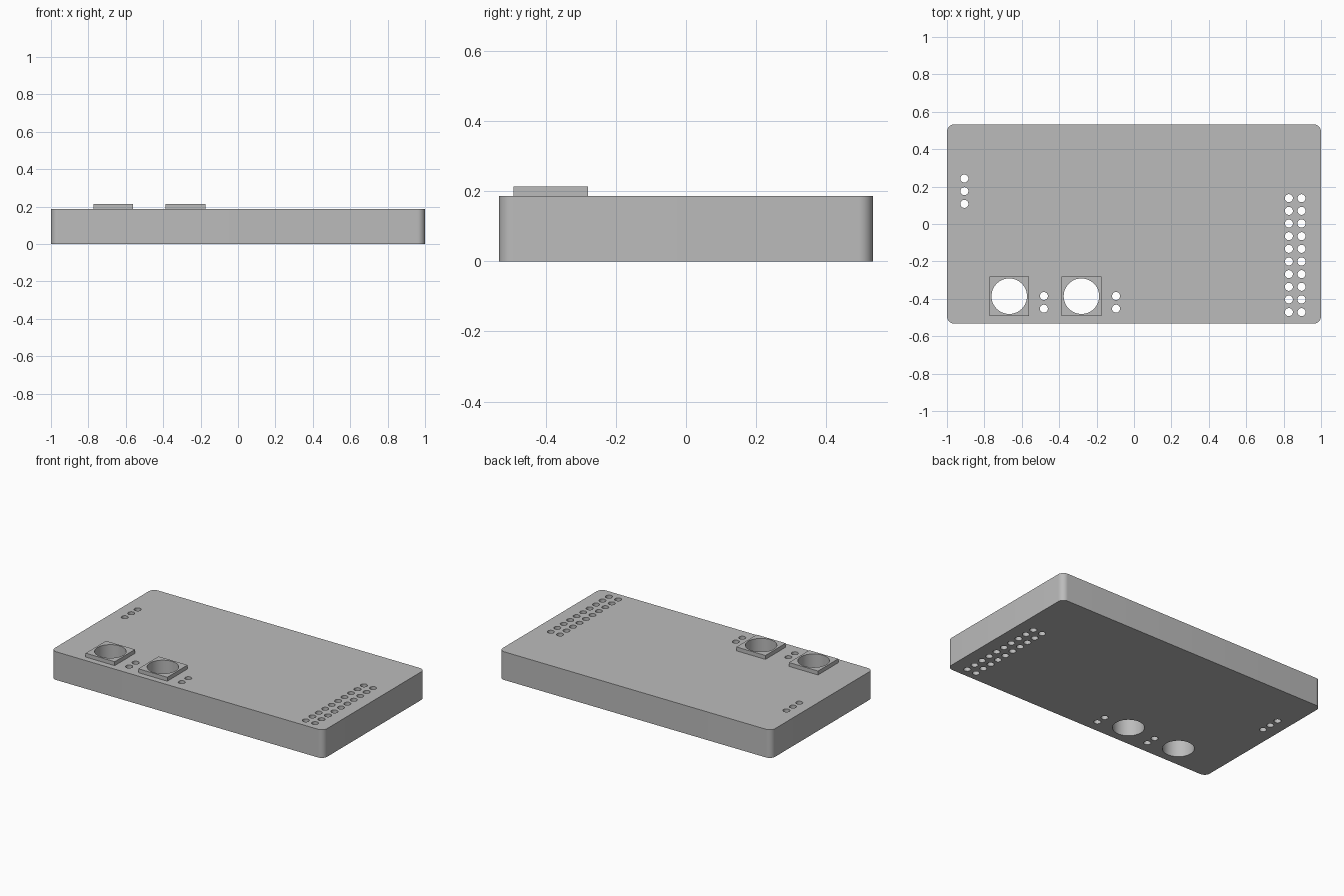
import bpy
import bmesh
from math import radians
from mathutils import Matrix

if "Cube" in bpy.data.objects:
    bpy.data.objects.remove(bpy.data.objects["Cube"], do_unlink=True)

HALF_DEPTH, HEIGHT, CORNER = 0.533, 0.187, 0.04
PAD, PAD_TOP, PITCH = 0.213, 0.213, 0.0677
SOCKET_Y = -0.386
SOCKET_X = (-0.667, -0.281)

grey = bpy.data.materials.new("plain grey")
grey.use_nodes = True
colour = (0.5, 0.5, 0.5, 1)
grey.diffuse_color = colour
grey.node_tree.nodes["Principled BSDF"].inputs["Base Color"].default_value = colour


def make_object(name, bm):
    mesh = bpy.data.meshes.new(name)
    bm.to_mesh(mesh)
    bm.free()
    mesh.materials.append(grey)
    obj = bpy.data.objects.new(name, mesh)
    bpy.context.collection.objects.link(obj)
    return obj


def block(name, x, y, width, depth, low, high, radius=0):
    bm = bmesh.new()
    place = Matrix.Translation((x, y, (low + high) / 2))
    bmesh.ops.create_cube(bm, size=1, matrix=place @ Matrix.Diagonal((width, depth, high - low, 1)))
    if radius:
        upright = [e for e in bm.edges if abs(e.verts[0].co.z - e.verts[1].co.z) > 0.01]
        bmesh.ops.bevel(bm, geom=upright, offset=radius, segments=10, profile=0.5, affect='EDGES')
    return make_object(name, bm)


# Hole positions: socket bores, indicator pairs, side row and double pin header
bores = [(x, SOCKET_Y, 0.095) for x in SOCKET_X]
pins = [(x, -0.385 - i * PITCH) for x in (-0.482, -0.096) for i in range(2)]
pins += [(-0.907, 0.243 - i * PITCH) for i in range(3)]
pins += [(0.828 + c * PITCH, 0.138 - r * PITCH) for c in range(2) for r in range(10)]
holes = bores + [(x, y, 0.0215) for x, y in pins]

# Hidden cutter holding every through hole
bm = bmesh.new()
for x, y, r in holes:
    bmesh.ops.create_cone(bm, cap_ends=True, segments=48 if r > 0.05 else 24,
                          radius1=r, radius2=r, depth=1,
                          matrix=Matrix.Translation((x, y, 0.1)))
cutter = make_object("hole_cutter", bm)
cutter.hide_render = True
cutter.display_type = 'WIRE'

# Rounded slab and the two raised square socket collars
parts = [block("case_body", 0, 0, 2, 2 * HALF_DEPTH, 0, HEIGHT, CORNER)]
for side, x in zip(("right", "left"), SOCKET_X):
    parts.append(block(side + "_socket_collar", x, SOCKET_Y, PAD, PAD, HEIGHT, PAD_TOP))

# Drill the holes, then smooth the round walls while keeping hard edges
for part in parts:
    drill = part.modifiers.new("holes", 'BOOLEAN')
    drill.operation = 'DIFFERENCE'
    drill.solver = 'EXACT'
    drill.object = cutter
    bpy.ops.object.select_all(action='DESELECT')
    part.select_set(True)
    bpy.context.view_layer.objects.active = part
    bpy.ops.object.modifier_apply(modifier=drill.name)
    bpy.ops.object.shade_smooth_by_angle(angle=radians(30))

cutter.hide_set(True)
bpy.data.objects.remove(cutter, do_unlink=True)
